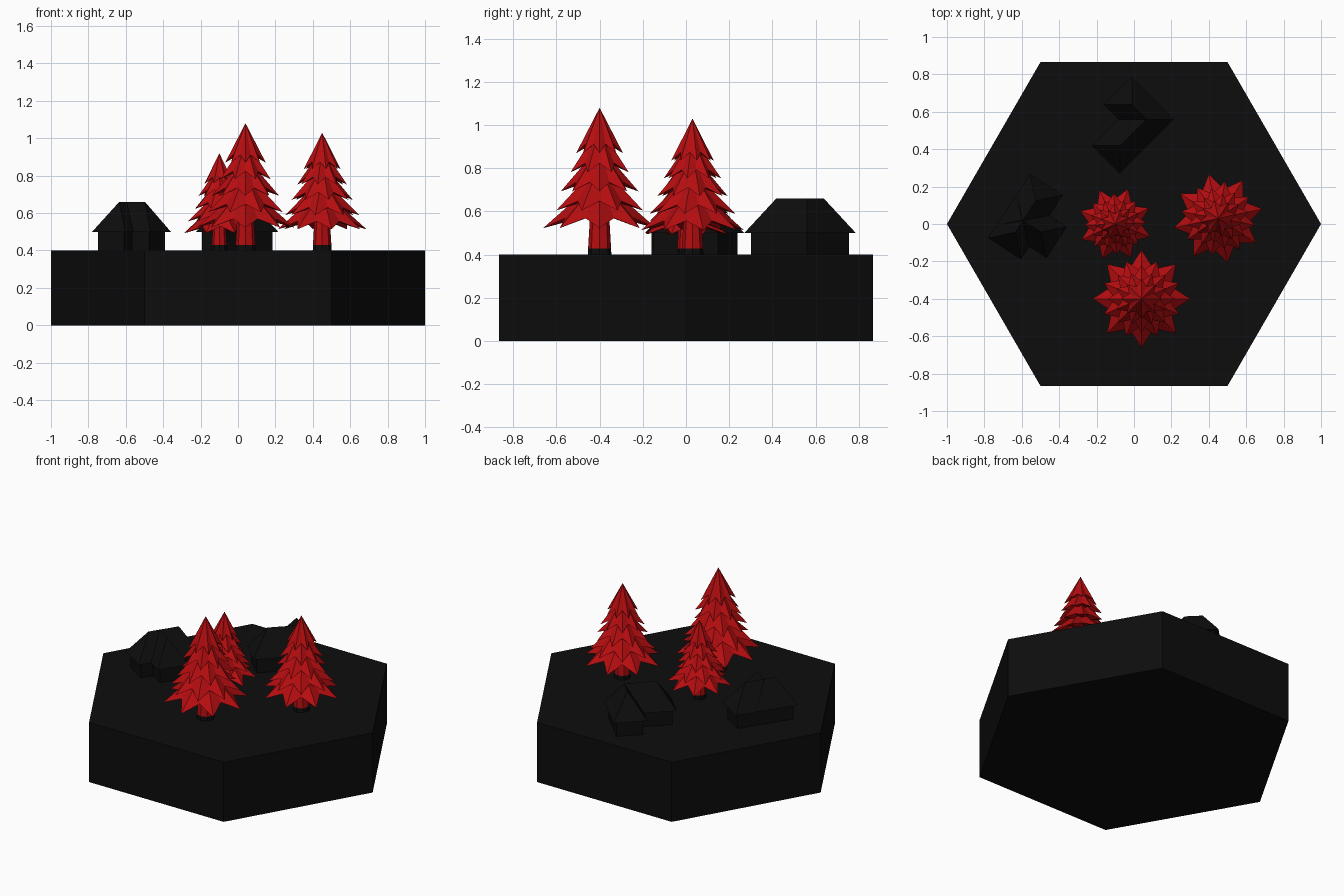
import bpy, bmesh
from math import sin, cos, pi, radians

old = bpy.data.objects.get("Cube")
if old:
    bpy.data.objects.remove(old)


def material(name, rgb):
    m = bpy.data.materials.new(name)
    m.use_nodes = True
    m.diffuse_color = (*rgb, 1)
    bsdf = m.node_tree.nodes["Principled BSDF"]
    bsdf.inputs["Base Color"].default_value = (*rgb, 1)
    bsdf.inputs["Roughness"].default_value = 0.9
    return m


BLACK = material("black", (0.004, 0.004, 0.004))
RED = material("red", (0.47, 0.004, 0.005))


def finish(bm, name, mat):
    bmesh.ops.recalc_face_normals(bm, faces=bm.faces)
    mesh = bpy.data.meshes.new(name)
    bm.to_mesh(mesh)
    bm.free()
    mesh.materials.append(mat)
    obj = bpy.data.objects.new(name, mesh)
    bpy.context.collection.objects.link(obj)
    return obj


def ring(r, z, n, cx=0, cy=0, phase=0):
    return [(cx + r * cos(phase + 2 * pi * i / n),
             cy + r * sin(phase + 2 * pi * i / n), z) for i in range(n)]


def hull(name, points, mat):
    """Flat-faced convex solid around the points."""
    bm = bmesh.new()
    verts = [bm.verts.new(p) for p in points]
    bmesh.ops.convex_hull(bm, input=verts)
    bmesh.ops.dissolve_limit(bm, angle_limit=0.01, verts=bm.verts, edges=bm.edges)
    return finish(bm, name, mat)


# Hexagonal ground block
GROUND = 0.4
hull("hex_ground", ring(1, 0, 6) + ring(1, GROUND, 6), BLACK)


# Houses: a long wing and a cross wing, each with walls and a hipped roof
def house(name, corner, angle, side, cross):
    length, width, depth, eave = 0.41, 0.21, 0.32, 0.022
    c, s = cos(angle), sin(angle)

    def place(u, v, z):
        v *= side
        return (corner[0] + u * c - v * s, corner[1] + u * s + v * c, z)

    def box(u0, u1, v0, v1, z):
        return [place(u, v, z) for u in (u0, u1) for v in (v0, v1)]

    wings = {"main": (0, length, 0, width), "cross": (*cross, 0, depth)}
    for part, (u0, u1, v0, v1) in wings.items():
        inner = (u0 + eave, u1 - eave, v0 + eave, v1 - eave)
        hull(f"{name}_{part}_walls", box(*inner, GROUND) + box(*inner, 0.51), BLACK)
        half = min(u1 - u0, v1 - v0) / 2
        ridge = [place(u, v, 0.66) for u in {u0 + half, u1 - half}
                 for v in {v0 + half, v1 - half}]
        hull(f"{name}_{part}_roof", box(u0, u1, v0, v1, 0.5) + ridge, BLACK)


house("back_house", (-0.075, 0.27), radians(45), 1, (0.20, 0.41))
house("side_house", (-0.78, -0.075), radians(57), -1, (0.08, 0.28))


# Fir trees: tapered trunk and stacked, drooping eight-pointed star tiers
def tier(name, x, y, tip_z, top_z, radius, phase):
    bm = bmesh.new()
    n = 8
    drop = top_z - tip_z
    rim = []
    for i in range(2 * n):
        r, z = (radius, tip_z) if i % 2 == 0 else (radius * 0.66, tip_z + 0.2 * drop)
        a = phase + pi * i / n
        rim.append(bm.verts.new((x + r * cos(a), y + r * sin(a), z)))
    top = bm.verts.new((x, y, top_z))
    under = bm.verts.new((x, y, tip_z + 0.3 * drop))
    for a, b in zip(rim, rim[1:] + rim[:1]):
        bm.faces.new((a, b, top))
        bm.faces.new((b, a, under))
    finish(bm, name, RED)


TIERS = [(0.18, 0.385, 0.52), (0.30, 0.32, 0.62), (0.43, 0.265, 0.74),
         (0.56, 0.215, 0.87), (0.69, 0.16, 1.0)]


def tree(name, x, y, height, phase):
    r = 0.08 * height
    foot = GROUND + 0.028
    hull(f"{name}_root", ring(r, GROUND, 8, x, y) + ring(r * 0.98, foot, 8, x, y), BLACK)
    hull(f"{name}_trunk", ring(r * 0.98, foot, 8, x, y)
         + ring(r * 0.75, GROUND + 0.35 * height, 8, x, y), RED)
    for i, (low, radius, high) in enumerate(TIERS):
        tier(f"{name}_branches_{i + 1}", x, y, GROUND + low * height,
             GROUND + high * height, radius * height, phase + i * pi / 8)


tree("front_tree", 0.04, -0.40, 0.68, 0)
tree("left_tree", 0.45, 0.03, 0.63, radians(12))
tree("middle_tree", -0.10, 0.0, 0.52, radians(-20))
